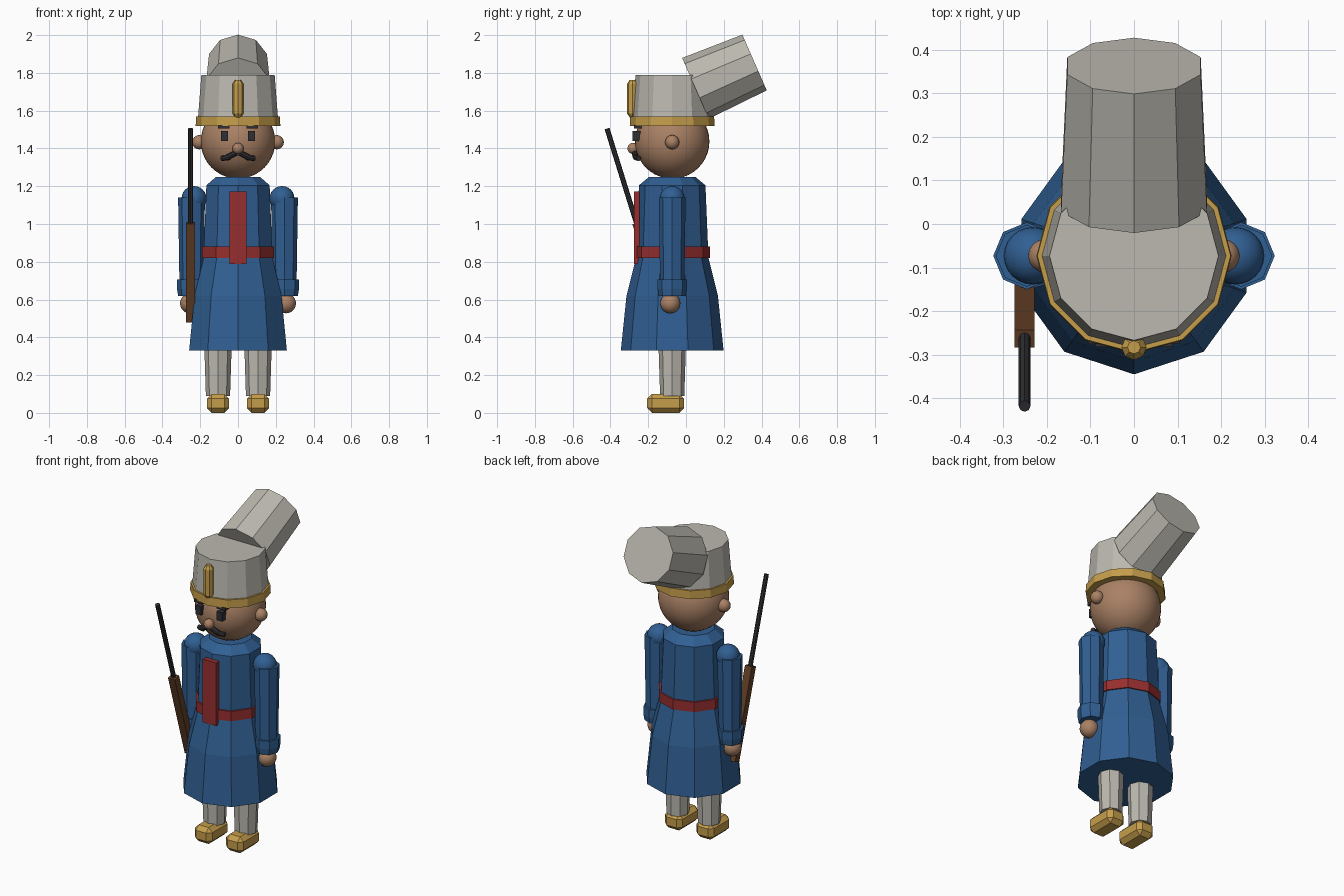
import bpy, bmesh, math
from mathutils import Vector, Matrix

if "Cube" in bpy.data.objects:
    bpy.data.objects.remove(bpy.data.objects["Cube"])

CY = -0.073  # y of the body's axis


def material(name, rgb):
    m = bpy.data.materials.new(name)
    m.diffuse_color = (*rgb, 1)
    m.use_nodes = True
    m.node_tree.nodes["Principled BSDF"].inputs["Base Color"].default_value = m.diffuse_color
    return m


BLUE = material("coat blue", (0.03, 0.115, 0.29))
GREY = material("warm light grey", (0.50, 0.48, 0.43))
GOLD = material("gold", (0.56, 0.34, 0.07))
SKIN = material("skin", (0.40, 0.22, 0.13))
RED = material("dark red", (0.31, 0.028, 0.028))
WOOD = material("brown wood", (0.13, 0.052, 0.02))
BLACK = material("charcoal", (0.03, 0.03, 0.036))


def finish(name, bm, mat, smooth=False):
    bmesh.ops.recalc_face_normals(bm, faces=bm.faces)
    for f in bm.faces:
        f.smooth = smooth
    mesh = bpy.data.meshes.new(name)
    bm.to_mesh(mesh)
    bm.free()
    mesh.materials.append(mat)
    ob = bpy.data.objects.new(name, mesh)
    bpy.context.collection.objects.link(ob)
    return ob


def lathe(name, profile, n, mat, base=(0, CY, 0), axis=(0, 0, 1)):
    """Closed n-sided solid through (height, radius) rings, one corner facing front."""
    bm = bmesh.new()
    axis = Vector(axis).normalized()
    side = Vector((1, 0, 0)) if abs(axis.x) < 0.9 else Vector((0, 0, 1))
    side = (side - axis * side.dot(axis)).normalized()
    other = axis.cross(side)
    rings = []
    for h, r in profile:
        ring = []
        for i in range(n):
            a = -math.pi / 2 + math.tau * i / n
            p = Vector(base) + axis * h + (side * math.cos(a) + other * math.sin(a)) * r
            ring.append(bm.verts.new(p))
        rings.append(ring)
    for lo, hi in zip(rings, rings[1:]):
        for i in range(n):
            j = (i + 1) % n
            bm.faces.new((lo[i], lo[j], hi[j], hi[i]))
    bm.faces.new(rings[0][::-1])
    bm.faces.new(rings[-1])
    return finish(name, bm, mat)


def rod(name, a, b, r, n, mat, r2=None):
    d = Vector(b) - Vector(a)
    return lathe(name, [(0, r), (d.length, r2 or r)], n, mat, a, d)


def box(name, center, size, mat, bevel=0, tilt=0):
    bm = bmesh.new()
    bmesh.ops.create_cube(bm, size=1)
    bmesh.ops.scale(bm, vec=size, verts=bm.verts)
    if bevel:
        bmesh.ops.bevel(bm, geom=bm.edges[:], offset=bevel, segments=1, affect='EDGES')
    bmesh.ops.transform(bm, matrix=Matrix.Translation(center) @ Matrix.Rotation(tilt, 4, 'X'),
                        verts=bm.verts)
    return finish(name, bm, mat)


def ball(name, center, size, mat, seg=24):
    bm = bmesh.new()
    bmesh.ops.create_uvsphere(bm, u_segments=seg, v_segments=seg // 2, radius=1)
    bmesh.ops.scale(bm, vec=size, verts=bm.verts)
    bmesh.ops.translate(bm, vec=center, verts=bm.verts)
    return finish(name, bm, mat, True)


# Coat, belt and front panel
lathe("coat", [(0.33, 0.272), (0.62, 0.242), (0.82, 0.192), (1.205, 0.176), (1.25, 0.122)], 10, BLUE)
lathe("belt", [(0.82, 0.2), (0.88, 0.2)], 10, RED)
box("front_panel", (0, -0.261, 0.98), (0.09, 0.03, 0.385), RED)

# Head
ball("head", (0, CY, 1.437), (0.197,) * 3, SKIN, 40)
ball("nose", (0, -0.28, 1.4), (0.03,) * 3, SKIN, 16)

# Hat: band, lower half, folded-back upper half, badge
lathe("hat_band", [(1.52, 0.224), (1.57, 0.222)], 12, GOLD)
lathe("hat_base", [(1.57, 0.211), (1.79, 0.194)], 12, GREY)
rod("hat_top", (0, 0.05, 1.718), (0, 0.363, 1.855), 0.176, 10, GREY, 0.161)
lathe("hat_badge", [(1.565, 0.015), (1.585, 0.029), (1.742, 0.029), (1.762, 0.015)], 8, GOLD,
      (0, -0.283, 0))

# Mirrored parts
for s, tag in ((-1, "right"), (1, "left")):
    ball(f"{tag}_ear", (s * 0.205, CY, 1.433), (0.038, 0.038, 0.038), SKIN, 16)
    box(f"{tag}_eye", (s * 0.071, -0.262, 1.465), (0.037, 0.04, 0.053), BLACK)
    box(f"{tag}_eyebrow", (s * 0.076, -0.255, 1.515), (0.06, 0.04, 0.018), BLACK)
    rod(f"{tag}_moustache_inner", (s * 0.008, -0.272, 1.378), (s * 0.055, -0.268, 1.355), 0.015, 8, BLACK)
    rod(f"{tag}_moustache_tip", (s * 0.045, -0.268, 1.352), (s * 0.088, -0.25, 1.347), 0.014, 8, BLACK)
    # Arms
    ball(f"{tag}_shoulder", (s * 0.233, CY, 1.135), (0.066,) * 3, BLUE)
    lathe(f"{tag}_sleeve", [(0.68, 0.064), (1.14, 0.071)], 8, BLUE, (s * 0.246, CY, 0))
    lathe(f"{tag}_cuff", [(0.62, 0.071), (0.655, 0.077), (0.705, 0.077)], 8, BLUE, (s * 0.246, CY, 0))
    ball(f"{tag}_hand", (s * 0.254, -0.083, 0.58), (0.053,) * 3, SKIN)
    # Legs
    lathe(f"{tag}_trouser", [(0.09, 0.064), (0.4, 0.074)], 8, GREY, (s * 0.106, CY, 0))
    box(f"{tag}_shoe", (s * 0.106, -0.108, 0.05), (0.118, 0.195, 0.1), GOLD, 0.025)

# Rifle carried on the right side
tilt = math.atan(0.31)
box("rifle_stock", (-0.251, -0.183, 0.745), (0.046, 0.042, 0.545), WOOD, 0, tilt)
rod("rifle_barrel", (-0.251, -0.245, 0.95), (-0.251, -0.418, 1.505), 0.0135, 8, BLACK)
